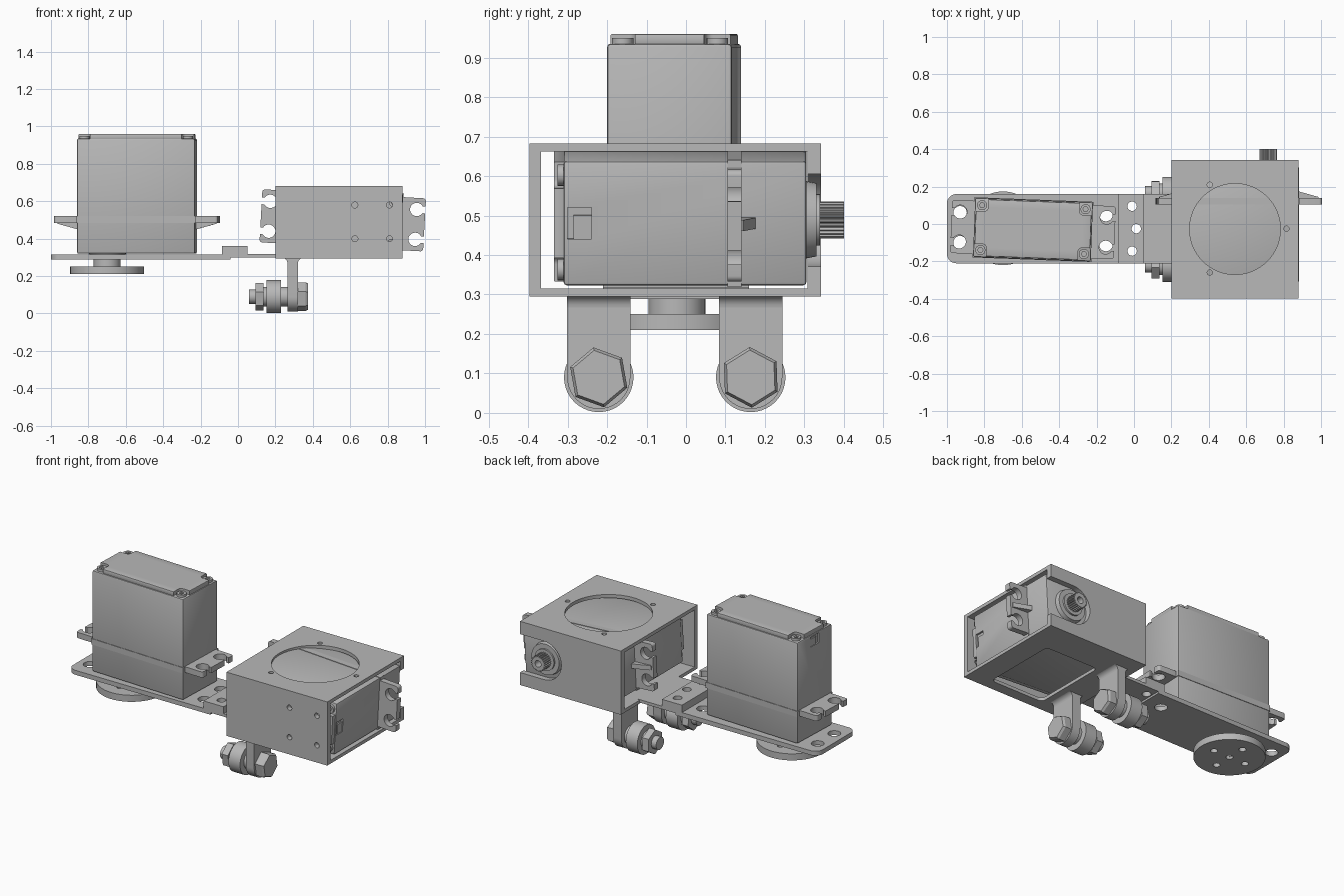
import bpy, bmesh
from math import pi, cos, sin, radians
from mathutils import Matrix, Vector

if "Cube" in bpy.data.objects:
    bpy.data.objects.remove(bpy.data.objects["Cube"])

grey = bpy.data.materials.new("light grey")
grey.use_nodes = True
grey.diffuse_color = (0.48, 0.48, 0.48, 1)
grey.node_tree.nodes["Principled BSDF"].inputs["Base Color"].default_value = grey.diffuse_color

# Maps a flat profile (a, b) and a height h to each extrusion axis
AXES = {"x": lambda a, b, h: (h, a, b),
        "y": lambda a, b, h: (a, h, b),
        "z": lambda a, b, h: (a, b, h)}


def finish(name, bm):
    bmesh.ops.recalc_face_normals(bm, faces=bm.faces)
    mesh = bpy.data.meshes.new(name)
    bm.to_mesh(mesh)
    bm.free()
    mesh.materials.append(grey)
    ob = bpy.data.objects.new(name, mesh)
    bpy.context.collection.objects.link(ob)
    return ob


def prism(name, pts, lo, hi, axis="z", top=1.0, bevel=0):
    """Extrude a closed profile; top scales the far end."""
    bm = bmesh.new()
    mid = sum((Vector(p) for p in pts), Vector((0, 0))) / len(pts)
    rings = []
    for h, s in ((lo, 1.0), (hi, top)):
        flat = [mid + (Vector(p) - mid) * s for p in pts]
        rings.append([bm.verts.new(AXES[axis](p.x, p.y, h)) for p in flat])
    for ring in rings:
        bm.faces.new(ring)
    n = len(pts)
    for i in range(n):
        j = (i + 1) % n
        bm.faces.new((rings[0][i], rings[0][j], rings[1][j], rings[1][i]))
    if bevel:
        bmesh.ops.bevel(bm, geom=bm.edges[:], offset=bevel, segments=2,
                        profile=0.5, affect="EDGES")
    return finish(name, bm)


def arc(x, y, r, start, end, n=8):
    return [(x + r * cos(radians(start + (end - start) * i / n)),
             y + r * sin(radians(start + (end - start) * i / n))) for i in range(n + 1)]


def rounded(x0, x1, y0, y1, r):
    return (arc(x1 - r, y1 - r, r, 0, 90) + arc(x0 + r, y1 - r, r, 90, 180)
            + arc(x0 + r, y0 + r, r, 180, 270) + arc(x1 - r, y0 + r, r, 270, 360))


def box(name, x0, x1, y0, y1, z0, z1, bevel=0):
    return prism(name, [(x0, y0), (x1, y0), (x1, y1), (x0, y1)], z0, z1, bevel=bevel)


def disc(name, a, b, r, lo, hi, axis="z", n=40, top=1.0, turn=0):
    pts = [(a + r * cos(2 * pi * i / n + turn), b + r * sin(2 * pi * i / n + turn))
           for i in range(n)]
    return prism(name, pts, lo, hi, axis, top)


def cut(ob, *cutters):
    """Subtract the cutters one by one and remove them."""
    bpy.context.view_layer.objects.active = ob
    for c in cutters:
        mod = ob.modifiers.new("cut", "BOOLEAN")
        mod.operation, mod.solver, mod.object = "DIFFERENCE", "EXACT", c
        bpy.ops.object.modifier_apply(modifier=mod.name)
        bpy.data.objects.remove(c)
    return ob


def servo(prefix, matrix):
    """Servo standing on its back cover, output shaft up, shaft towards +x."""
    L, W, S = 0.315, 0.158, 0.158
    sides = [(sx, sy) for sx in (-1, 1) for sy in (-1, 1)]
    parts = []
    # Case with a small cable window
    case = box("case", -L, L, -W, W, 0.025, 0.64, bevel=0.008)
    cut(case, box("window", L - 0.012, L + 0.1, -0.04, 0.04, 0.035, 0.095))
    parts.append(case)
    parts.append(box("cable_plug", L - 0.02, L - 0.004, -0.02, 0.04, 0.05, 0.095))
    parts.append(box("case_seam", -L - 0.003, L + 0.003, -W - 0.003, W + 0.003, 0.44, 0.475))
    # Back cover with notched corners and screws
    cover = box("back_cover", 0.006 - L, L - 0.006, 0.006 - W, W - 0.006, 0, 0.03, bevel=0.004)
    cut(cover, *[prism("notch", rounded(sx * L - 0.07, sx * L + 0.07, sy * W - 0.07,
                                        sy * W + 0.07, 0.02), -0.1, 0.026) for sx, sy in sides])
    parts.append(cover)
    for sx, sy in sides:
        screw = disc("cover_screw", sx * (L - 0.038), sy * (W - 0.038), 0.027, 0.01, 0.03, n=20)
        cut(screw, disc("socket", sx * (L - 0.038), sy * (W - 0.038), 0.014, 0, 0.022, n=6))
        parts.append(screw)
    # Mounting ears with open slots and a stiffening rib
    for s in (-1, 1):
        x0, x1 = sorted((s * (L - 0.02), s * 0.438))
        ear = prism("mounting_ear", rounded(x0, x1, -0.142, 0.142, 0.015), 0.44, 0.475)
        for y in (-0.08, 0.08):
            m0, m1 = sorted((s * 0.395, s * 0.5))
            cut(ear, disc("hole", s * 0.392, y, 0.036, 0.4, 0.5, n=24),
                box("mouth", m0, m1, y - 0.018, y + 0.018, 0.4, 0.5))
        parts.append(ear)
        parts.append(prism("ear_rib", [(s * 0.3, 0.47), (s * 0.425, 0.47), (s * 0.425, 0.48),
                                       (s * 0.3, 0.515)], -0.014, 0.014, "y"))
    # Output boss and splined shaft
    parts.append(disc("output_boss", S, 0, 0.1, 0.63, 0.665, top=0.93))
    parts.append(disc("output_collar", S, 0, 0.065, 0.66, 0.675))
    teeth = [(S + (0.047 if i % 4 < 2 else 0.041) * cos(pi * i / 48),
              (0.047 if i % 4 < 2 else 0.041) * sin(pi * i / 48)) for i in range(96)]
    shaft = prism("output_shaft", teeth, 0.65, 0.735)
    parts.append(cut(shaft, disc("bore", S, 0, 0.02, 0.69, 0.8, n=20)))
    for p in parts:
        p.name = prefix + "_" + p.name
        p.data.transform(matrix)


# Two servos, one hanging shaft down and one lying with its shaft to the back
servo("upright_servo", Matrix.Translation((-0.54, -0.03, 0.96))
      @ Matrix.Rotation(radians(-2.2), 4, "Z") @ Matrix.Rotation(pi, 4, "Y"))
servo("lying_servo", Matrix.Translation((0.56, -0.335, 0.498))
      @ Matrix.Rotation(radians(3.2), 4, "Y") @ Matrix.Rotation(-pi / 2, 4, "X"))

# Round horn under the upright servo
horn = disc("horn_disc", -0.70, -0.023, 0.197, 0.21, 0.25, n=64)
cut(horn, *[disc("hole", -0.70 + dx, -0.023 + dy, 0.02, 0.1, 0.3, n=20)
            for dx, dy in ((0, 0), (0.11, 0), (-0.11, 0), (0, 0.11), (0, -0.11))])
hub = disc("horn_hub", -0.70, -0.023, 0.072, 0.245, 0.297)
cut(hub, disc("bore", -0.70, -0.023, 0.02, 0.2, 0.26, n=20))

# Mounting plate with screw holes
outline = (arc(-0.95, 0.11, 0.05, 90, 180) + arc(-0.95, -0.16, 0.05, 180, 270)
           + [(-0.04, -0.21), (-0.04, 0.16)])
plate = prism("arm_plate", outline, 0.288, 0.315)
cut(plate, *[disc("hole", x, y, 0.036, 0.2, 0.4, n=24)
             for x, y in ((-0.93, 0.06), (-0.93, -0.10), (-0.15, 0.05), (-0.15, -0.11))])

# Stepped joint linking the plate to the housing
joint = prism("joint_step", [(-0.085, 0.312), (-0.04, 0.312), (-0.04, 0.30), (0.21, 0.30),
                             (0.21, 0.318), (0.05, 0.318), (0.05, 0.36), (-0.085, 0.36)],
              -0.21, 0.16, "y")
cut(joint, *[disc("hole", x, y, 0.025, 0.2, 0.5, n=24)
             for x, y in ((-0.01, 0.095), (0.012, -0.025), (-0.01, -0.145))])
cut(plate, *[disc("hole", x, y, 0.025, 0.2, 0.5, n=24)
             for x, y in ((-0.01, 0.095), (0.012, -0.025), (-0.01, -0.145))])

# Housing: a square tube open at both ends
housing = box("housing", 0.2, 0.88, -0.397, 0.342, 0.295, 0.683)
cut(housing, box("inside", 0, 1.1, -0.367, 0.308, 0.315, 0.662),
    disc("round_opening", 0.54, -0.027, 0.243, 0.6, 0.8, n=64),
    prism("lower_window", rounded(0.38, 0.74, -0.33, 0.14, 0.03), 0.2, 0.33),
    disc("shaft_opening", 0.718, 0.488, 0.117, 0.25, 0.5, "y"),
    prism("shaft_slot", [(0.718, 0.371), (1, 0.371), (1, 0.605), (0.718, 0.605)], 0.25, 0.5, "y"))
cut(housing, *[disc("hole", x, y, 0.014, 0.6, 0.8, n=16)
               for x, y in ((0.405, 0.21), (0.405, -0.26), (0.815, -0.025))])
cut(housing, *[disc("hole", x, z, 0.016, -0.5, -0.33, "y", n=16)
               for x in (0.625, 0.81) for z in (0.40, 0.58)])

# Two legs, each with a bolt carrying a roller
Z = 0.09
for side, y in (("right", -0.221), ("left", 0.164)):
    profile = arc(y, Z, 0.08, 180, 360, 20) + [(y + 0.08, 0.3), (y - 0.08, 0.3)]
    prism(side + "_leg", profile, 0.265, 0.32, "x")
    fillet = (arc(0.235, 0.267, 0.03, 90, 0, 6) + arc(0.35, 0.267, 0.03, 180, 90, 6)
              + [(0.35, 0.3), (0.235, 0.3)])
    prism(side + "_leg_fillet", fillet, y - 0.08, y + 0.08, "y")
    tilt = radians(100 if side == "right" else 92)
    disc(side + "_bolt_head", y, Z, 0.077, 0.318, 0.362, "x", n=6, turn=tilt)
    disc(side + "_bolt_head_face", y, Z, 0.077, 0.362, 0.375, "x", n=6, top=0.9, turn=tilt)
    disc(side + "_bolt_shaft", y, Z, 0.038, 0.06, 0.32, "x", n=24)
    disc(side + "_nut", y, Z, 0.074, 0.093, 0.135, "x", n=6, turn=tilt)
    disc(side + "_roller", y, Z, 0.088, 0.152, 0.23, "x", n=40)
    disc(side + "_spacer", y, Z, 0.052, 0.135, 0.265, "x", n=24)

# Smooth shading with crisp edges
for ob in bpy.context.scene.objects:
    ob.select_set(ob.type == "MESH")
bpy.ops.object.shade_smooth_by_angle(angle=radians(30))
